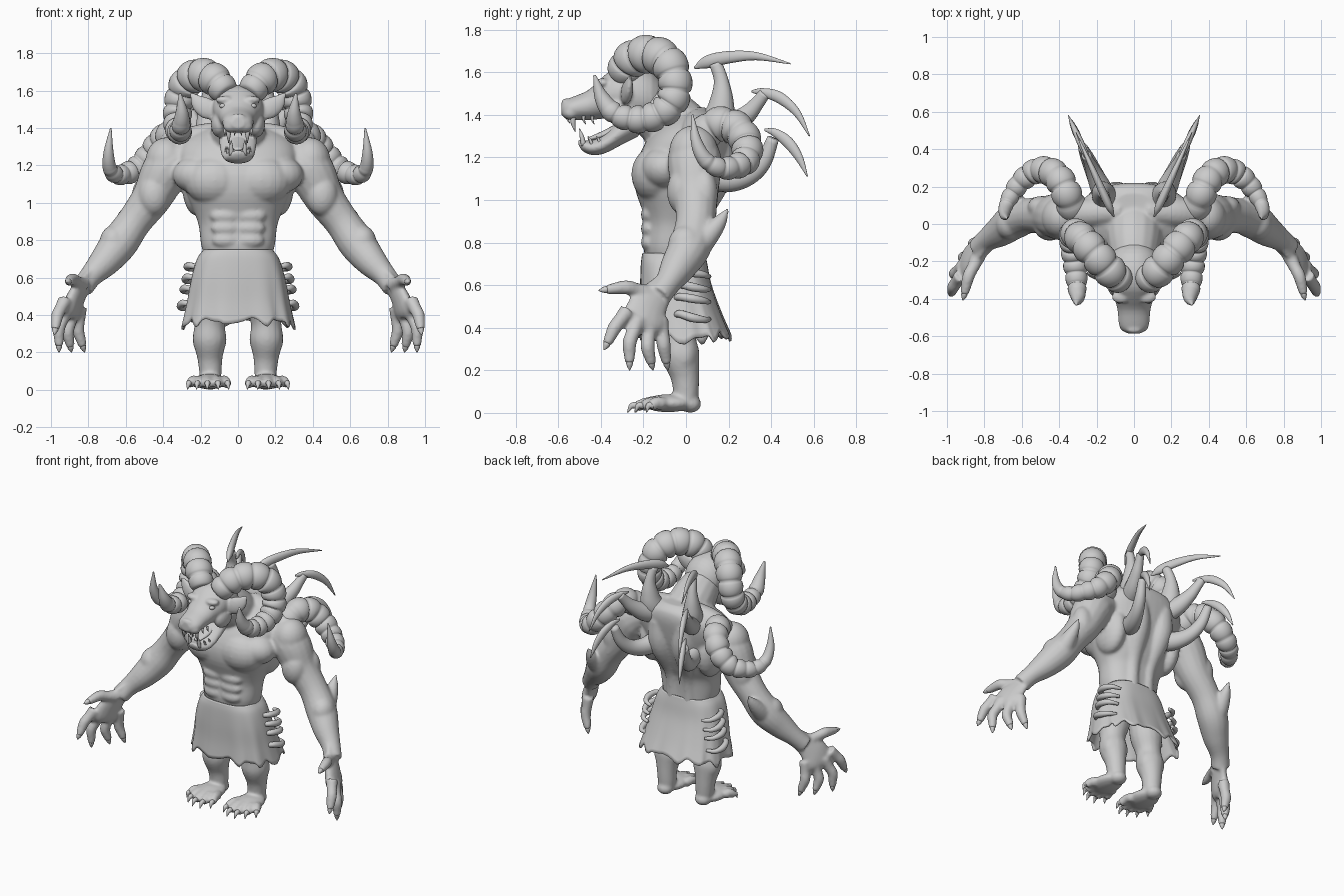
import bpy, bmesh, math, random
from mathutils import Vector, Matrix
random.seed(3)


def loft(bm, rings, mirror=False):
    for s in ((1, -1) if mirror else (1,)):
        vs = [[bm.verts.new((p[0] * s, p[1], p[2])) for p in r] for r in rings]
        n = len(vs[0])
        for a, b in zip(vs, vs[1:]):
            for i in range(n):
                bm.faces.new((a[i], a[(i + 1) % n], b[(i + 1) % n], b[i]))
        bm.faces.new(vs[0])
        bm.faces.new(vs[-1])


def spline(pts, k):
    p = [Vector(q) for q in pts]
    p = [2 * p[0] - p[1]] + p + [2 * p[-1] - p[-2]]
    out = []
    for a, b, c, d in zip(p, p[1:], p[2:], p[3:]):
        for i in range(k):
            t = i / k
            out.append(0.5 * (2 * b + (c - a) * t + (2 * a - 5 * b + 4 * c - d) * t * t
                              + (3 * b - a - 3 * c + d) * t ** 3))
    return out + [p[-2]]


def tube(bm, pts, side=(0.3, 1, 0.1), flat=1, ribs=0, smooth_tip=0.15, n=16, k=6, mirror=True):
    """Sweep through (x, y, z, radius); flat scales the section along side."""
    P, u, rings = spline(pts, k), Vector(side), []
    last = len(P) - 1
    for i, q in enumerate(P):
        t = (P[min(i + 1, last)] - P[max(i - 1, 0)]).xyz.normalized()
        u = (u - t * t.dot(u)).normalized()
        v = t.cross(u)
        r, f = max(q.w, 0.002), i / last
        if ribs and f < 1 - smooth_tip:
            r *= 0.82 + 0.22 * abs(math.sin(math.pi * ribs * f)) ** 0.45
        rings.append([q.xyz + u * r * flat * math.cos(2 * math.pi * j / n)
                      + v * r * math.sin(2 * math.pi * j / n) for j in range(n)])
    loft(bm, rings, mirror)


def oval(hx, hy, p=2.3, n=48):
    out = []
    for j in range(n):
        c, s = math.cos(2 * math.pi * j / n), math.sin(2 * math.pi * j / n)
        out.append((hx * math.copysign(abs(c) ** (2 / p), c), hy * math.copysign(abs(s) ** (2 / p), s)))
    return out


def ball(bm, c, r, mirror=True):
    for s in ((1, -1) if mirror else (1,)):
        m = Matrix.Translation((c[0] * s, c[1], c[2])) @ Matrix.Diagonal((*r, 1))
        bmesh.ops.create_uvsphere(bm, u_segments=20, v_segments=12, radius=1, matrix=m)


def finish(bm, name, voxel=0, smooth=8):
    bmesh.ops.recalc_face_normals(bm, faces=bm.faces)
    for f in bm.faces:
        f.smooth = True
    me = bpy.data.meshes.new(name)
    bm.to_mesh(me)
    bm.free()
    ob = bpy.data.objects.new(name, me)
    bpy.context.collection.objects.link(ob)
    if voxel:
        m = ob.modifiers.new("blend", 'REMESH')
        m.mode, m.voxel_size, m.use_smooth_shade = 'VOXEL', voxel, True
        m = ob.modifiers.new("relax", 'SMOOTH')
        m.factor, m.iterations = 0.5, smooth
    return ob


# Body: torso sections (z, half width, front y, back y)
body = bmesh.new()
torso = spline([(.62, .18, -.17, .08), (.70, .18, -.185, .08), (.78, .198, -.20, .08), (.88, .21, -.192, .09),
                (.95, .235, -.205, .12), (1.05, .275, -.238, .16), (1.15, .30, -.24, .19), (1.25, .32, -.20, .21),
                (1.33, .29, -.14, .22), (1.39, .20, -.06, .21), (1.425, .10, .02, .17)], 3)
loft(body, [[(x, y + (f + b) / 2, z) for x, y in oval(h, (b - f) / 2)] for z, h, f, b in torso])
tube(body, [(0, .05, 1.22, .15), (0, -.02, 1.31, .155), (0, -.10, 1.385, .145), (0, -.2, 1.45, .12)],
     side=(1, 0, 0), mirror=False)
tube(body, [(.06, .07, 1.37, .07), (.22, .06, 1.335, .08), (.36, .05, 1.27, .08)])
# Pectorals, abdominals, back and side muscles
ball(body, (.125, -.135, 1.12), (.165, .122, .135))
ball(body, (.22, -.10, 1.15), (.13, .11, .10))
for z, w in ((.93, .085), (.865, .08), (.80, .075)):
    ball(body, (.065, -.175, z), (w, .037, .042))
tube(body, [(.06, .04, .68, .05), (.065, .06, .9, .05), (.09, .14, 1.12, .08), (.10, .15, 1.3, .07)])
ball(body, (.22, .03, 1.10), (.08, .13, .17))
# Arms with muscle bulges
tube(body, [(.28, .04, 1.25, .10), (.38, .04, 1.18, .128), (.46, .045, 1.03, .108), (.555, .045, .90, .094),
            (.635, .02, .785, .10), (.71, -.035, .69, .085), (.785, -.085, .61, .062), (.83, -.13, .55, .06)])
ball(body, (.385, .035, 1.225), (.11, .115, .125))
ball(body, (.45, -.015, 1.04), (.085, .075, .11))
ball(body, (.50, .09, 1.03), (.07, .06, .11))
ball(body, (.665, .0, .79), (.075, .085, .09))
tube(body, [(.64, .02, .76, .08), (.64, .10, .83, .055), (.63, .16, .90, .034), (.625, .2, .965, .004)])
# Hands
tube(body, [(.78, -.085, .62, .055), (.83, -.14, .55, .075), (.87, -.185, .48, .10), (.89, -.2, .42, .105),
            (.90, -.205, .385, .08)], side=(.9, .35, .3), flat=.42)
claws = bmesh.new()
fingers = [((.925, -.275, .48), (.965, -.335, .40), (.982, -.385, .295)),
           ((.91, -.225, .44), (.957, -.265, .33), (.957, -.265, .20)),
           ((.88, -.17, .43), (.91, -.18, .31), (.89, -.155, .20)),
           ((.845, -.12, .44), (.855, -.105, .32), (.82, -.085, .20)),
           ((.83, -.17, .56), (.885, -.28, .59), (.915, -.41, .575))]
for a, b, c in fingers:
    a, b, c = Vector(a), Vector(b), Vector(c)
    e = b.lerp(c, .74)
    tube(body, [(*a, .04), (*a.lerp(b, .55), .034), (*b, .034), (*b.lerp(c, .5), .027), (*e, .022)], n=12)
    tube(claws, [(*b.lerp(c, .6), .014), (*b.lerp(c, .74), .017), (*b.lerp(c, .88), .011), (*c, .002)], n=10)
# Legs, feet and toes
tube(body, [(.115, -.04, .64, .10), (.135, -.04, .48, .105), (.15, -.035, .36, .082), (.152, -.025, .27, .09),
            (.15, -.005, .17, .068), (.147, 0, .09, .06), (.147, 0, .05, .055)])
ball(body, (.152, -.01, .27), (.092, .07, .10))
ball(body, (.15, -.06, .36), (.065, .055, .06))
ball(body, (.147, .02, .042), (.055, .052, .042))
ball(body, (.152, -.085, .045), (.09, .12, .042))
for x, y in ((.05, -.235), (.105, -.275), (.165, -.275), (.222, -.24), (.27, -.185)):
    bx, by = .15 + (x - .155) * .65, -.11
    mx, my = x * .75 + bx * .25, y * .75 + by * .25
    tube(body, [(bx, by, .042, .033), ((bx + mx) / 2, (by + my) / 2, .048, .029), (mx, my, .03, .026)], n=12, side=(1, 0, 0))
    tube(claws, [(mx, my + .01, .035, .017), (mx * .5 + x * .5, my * .5 + y * .5, .033, .014), (x, y, .002, .002)],
         n=10, side=(1, 0, 0))
finish(body, "body", .0095)
finish(claws, "claws")

# Head: skull with muzzle, open jaw, brows, ears (y, centre z, half width, half height)
head = bmesh.new()
skull = [(-.09, 1.45, .05, .06), (-.16, 1.48, .12, .12), (-.26, 1.495, .14, .135), (-.34, 1.50, .13, .115),
         (-.40, 1.475, .105, .095), (-.46, 1.445, .088, .07), (-.53, 1.43, .082, .055), (-.565, 1.425, .066, .045),
         (-.585, 1.425, .035, .025)]
jaw = [(-.22, 1.38, .10, .08), (-.30, 1.325, .10, .065), (-.38, 1.265, .09, .046), (-.44, 1.245, .075, .035),
       (-.485, 1.255, .05, .026), (-.505, 1.27, .02, .012)]
for part in (skull, jaw):
    loft(head, [[(x, y, z + h) for x, h in oval(hx, hz, 2, 32)] for y, z, hx, hz in spline(part, 3)])
ball(head, (.07, -.39, 1.55), (.05, .035, .022))
ball(head, (.10, -.31, 1.42), (.045, .08, .07))
ball(head, (.035, -.54, 1.41), (.045, .04, .035))
ball(head, (.0, -.565, 1.455), (.042, .02, .022), False)
tube(head, [(.11, -.29, 1.47, .03), (.16, -.28, 1.50, .055), (.21, -.27, 1.535, .045), (.255, -.26, 1.59, .006)],
     side=(0, 1, 0), flat=.5)
finish(head, "head", .008, 5)

# Eyes, teeth and tongue
eyes = bmesh.new()
ball(eyes, (.08, -.405, 1.518), (.02, .02, .014))
finish(eyes, "eyes")
teeth = bmesh.new()
for x, y, r, h in ((.05, -.53, .014, .065), (.06, -.48, .008, .03), (.07, -.44, .008, .03), (.018, -.555, .007, .025)):
    tube(teeth, [(x, y, 1.395, r), (x, y, 1.39 - h * .5, r * .8), (x, y + .01, 1.385 - h, .001)], n=8, k=3)
for x, y, r, h in ((.036, -.48, .013, .07), (.055, -.44, .008, .035), (.064, -.40, .008, .035)):
    tube(teeth, [(x, y, 1.255, r), (x, y - .01, 1.265 + h * .5, r * .8), (x, y - .02, 1.265 + h, .001)], n=8, k=3)
finish(teeth, "teeth")
tongue = bmesh.new()
tube(tongue, [(0, -.28, 1.36, .05), (0, -.38, 1.31, .045), (0, -.46, 1.285, .02)], side=(0, 0, 1), flat=.4, mirror=False)
finish(tongue, "tongue")

# Ribbed head horns and shoulder horns
horns = bmesh.new()
tube(horns, [(.06, -.31, 1.58, .07), (.12, -.26, 1.655, .085), (.20, -.17, 1.685, .088), (.275, -.085, 1.645, .085),
             (.315, -.05, 1.54, .078), (.325, -.075, 1.445, .074), (.32, -.155, 1.39, .068), (.31, -.25, 1.38, .062),
             (.305, -.34, 1.41, .05), (.30, -.395, 1.48, .035), (.31, -.43, 1.585, .006)],
     ribs=14, n=24, k=14)
finish(horns, "head_horns")
horns = bmesh.new()
tube(horns, [(.32, .06, 1.29, .078), (.355, .15, 1.355, .08), (.40, .24, 1.335, .078), (.46, .285, 1.26, .074),
             (.53, .28, 1.19, .067), (.595, .235, 1.158, .058), (.65, .165, 1.15, .049), (.685, .095, 1.185, .038),
             (.692, .05, 1.27, .027), (.68, .03, 1.40, .004)],
     ribs=12, smooth_tip=.22, n=24, k=14)
finish(horns, "shoulder_horns")

# Back spikes: stalk and curved blade as (y, z, radius) in a slanted plane
spikes = bmesh.new()
for path, flat in (
        ([(.08, 1.29, .08), (.15, 1.38, .075), (.168, 1.47, .056), (.165, 1.56, .035), (.14, 1.64, .03)], .9),
        ([(.04, 1.62, .006), (.10, 1.648, .03), (.2, 1.67, .029), (.33, 1.675, .019), (.49, 1.64, .003)], .7),
        ([(.08, 1.30, .07), (.20, 1.34, .062), (.285, 1.40, .045), (.335, 1.455, .033), (.37, 1.50, .028)], .9),
        ([(.31, 1.51, .006), (.36, 1.505, .02), (.44, 1.48, .027), (.52, 1.41, .019), (.58, 1.30, .003)], .7),
        ([(.04, 1.16, .08), (.17, 1.10, .064), (.28, 1.11, .05), (.36, 1.175, .04), (.41, 1.29, .028)], .9),
        ([(.37, 1.33, .006), (.42, 1.315, .02), (.48, 1.27, .027), (.53, 1.20, .02), (.57, 1.11, .003)], .7)):
    tube(spikes, [(.09 + .45 * y, y, z, r) for y, z, r in path], side=(1, -.45, 0), flat=flat)
finish(spikes, "back_spikes")

# Skirt with ragged scalloped hem (z, half width, front y, back y)
skirt = bmesh.new()
N, rows = 120, []
prof = spline([(.75, .185, -.205, .09), (.70, .22, -.212, .10), (.60, .25, -.215, .12), (.47, .275, -.215, .165),
               (.355, .30, -.222, .21)], 5)
for i, (z, h, f, b) in enumerate(prof):
    w = i / (len(prof) - 1)
    row = []
    for j, (x, y) in enumerate(oval(h, (b - f) / 2, 2.7, N)):
        a = 2 * math.pi * j / N
        lift = .035 * abs(math.sin(a * 5.5)) - .012 - .02 * abs(math.cos(a)) ** 6 + .008 * math.sin(a * 17)
        wave = 1 + .03 * w * w * math.cos(a * 11)
        row.append(skirt.verts.new((x * wave, y * wave + (f + b) / 2, z + lift * w ** 3)))
    rows.append(row)
for a, b in zip(rows, rows[1:]):
    for j in range(N):
        skirt.faces.new((a[j], a[(j + 1) % N], b[(j + 1) % N], b[j]))
ob = finish(skirt, "skirt")
m = ob.modifiers.new("thickness", 'SOLIDIFY')
m.thickness = .012

# Side lacing
laces = bmesh.new()
for z in (.455, .535, .595, .655):
    x = .24 + (.66 - z) * .18
    d = random.uniform(-.015, .015)
    tube(laces, [(x - .03, -.05, z, .012), (x + .015, -.03, z + .01, .018), (x + .03, .03, z + d, .021),
                 (x + .01, .085, z - .01 + d, .016), (x - .04, .11, z - .015, .01)], n=10)
finish(laces, "skirt_laces")
